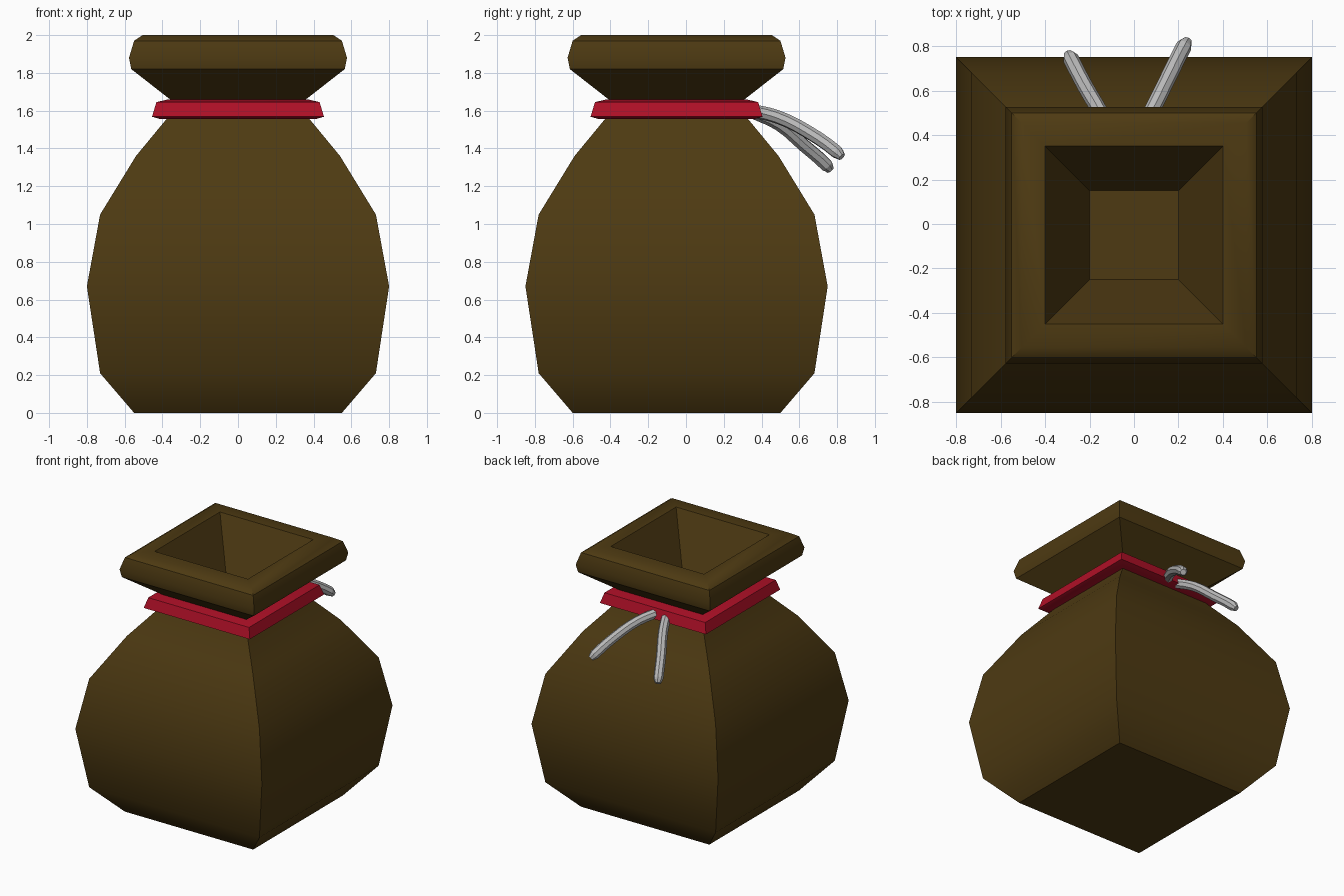
import bpy, bmesh, math

if "Cube" in bpy.data.objects:
    bpy.data.objects.remove(bpy.data.objects["Cube"])

CY = -0.05  # the sack sits slightly forward of the cords


def material(name, rgb):
    m = bpy.data.materials.new(name)
    m.diffuse_color = (*rgb, 1.0)
    m.use_nodes = True
    m.node_tree.nodes["Principled BSDF"].inputs["Base Color"].default_value = m.diffuse_color
    return m


BROWN = material("brown cloth", (0.075, 0.042, 0.006))
RED = material("red band", (0.43, 0.005, 0.02))
GREY = material("grey cord", (0.48, 0.48, 0.48))


def square_loft(name, profile, mat, closed=False, angle=36):
    """Stack square rings given as (half width, height) and skin them."""
    bm = bmesh.new()
    rings = [[bm.verts.new((sx * h, CY + sy * h, z))
              for sx, sy in ((-1, -1), (1, -1), (1, 1), (-1, 1))]
             for h, z in profile]
    pairs = list(zip(rings, rings[1:]))
    if closed:
        pairs.append((rings[-1], rings[0]))
    else:
        bm.faces.new(rings[0][::-1])
        bm.faces.new(rings[-1])
    for a, b in pairs:
        for i in range(4):
            j = (i + 1) % 4
            bm.faces.new((a[i], a[j], b[j], b[i]))
    bmesh.ops.recalc_face_normals(bm, faces=bm.faces)
    mesh = bpy.data.meshes.new(name)
    bm.to_mesh(mesh)
    bm.free()
    mesh.materials.append(mat)
    ob = bpy.data.objects.new(name, mesh)
    bpy.context.collection.objects.link(ob)
    bpy.ops.object.select_all(action='DESELECT')
    ob.select_set(True)
    bpy.context.view_layer.objects.active = ob
    bpy.ops.object.shade_smooth_by_angle(angle=math.radians(angle))
    return ob


def cord(name, points, radius=0.036):
    """Low-poly tube through the points, slightly tapered at its tip."""
    cu = bpy.data.curves.new(name, 'CURVE')
    cu.dimensions = '3D'
    cu.bevel_depth = radius
    cu.bevel_resolution = 2
    cu.resolution_u = 3
    cu.use_fill_caps = True
    sp = cu.splines.new('BEZIER')
    sp.use_smooth = False
    sp.bezier_points.add(len(points) - 1)
    for i, (bp, p) in enumerate(zip(sp.bezier_points, points)):
        bp.co = p
        bp.handle_left_type = bp.handle_right_type = 'AUTO'
        bp.radius = 0.6 if i == len(points) - 1 else 1.0
    cu.materials.append(GREY)
    ob = bpy.data.objects.new(name, cu)
    bpy.context.collection.objects.link(ob)


# Sack body, neck, flared rim and the funnel-shaped opening
square_loft("sack", [
    (0.55, 0.0), (0.73, 0.21), (0.80, 0.67), (0.73, 1.05), (0.54, 1.36),
    (0.375, 1.56), (0.36, 1.66), (0.565, 1.82), (0.577, 1.88),
    (0.55, 1.97), (0.505, 2.0), (0.40, 2.0), (0.20, 1.58)], BROWN)

# Tie band around the neck
square_loft("tie_band", [
    (0.36, 1.555), (0.41, 1.555), (0.455, 1.568), (0.432, 1.645),
    (0.37, 1.66), (0.34, 1.66)], RED, closed=True, angle=20)

# Two loose cord ends hanging from the back
cord("long_cord", [(-0.01, 0.35, 1.60), (0.07, 0.49, 1.565),
                   (0.15, 0.65, 1.485), (0.225, 0.80, 1.38), (0.24, 0.825, 1.355)])
cord("short_cord", [(-0.08, 0.35, 1.595), (-0.145, 0.49, 1.53),
                    (-0.22, 0.62, 1.42), (-0.285, 0.745, 1.31), (-0.295, 0.765, 1.285)])
